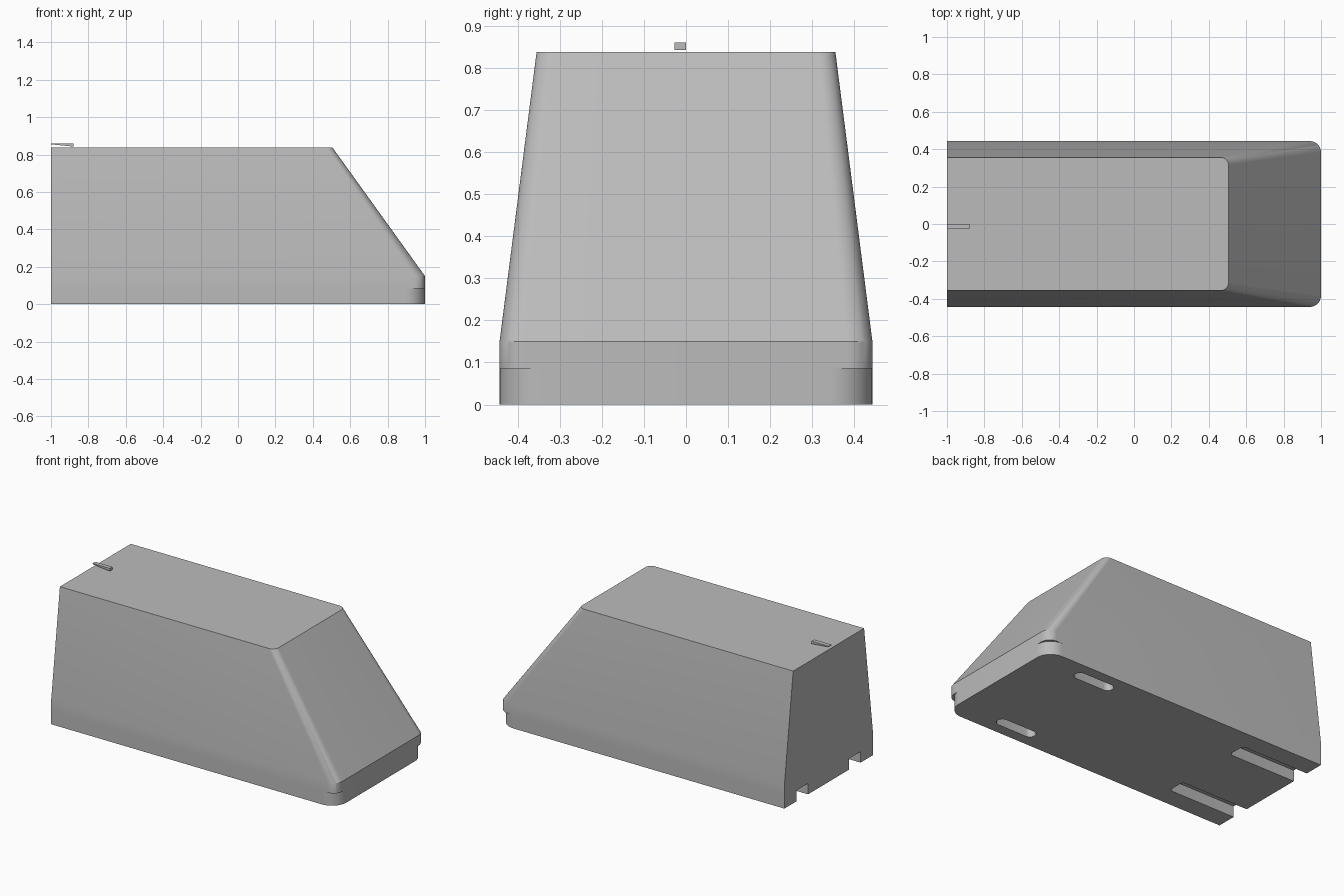
import bpy, bmesh, math

cube = bpy.data.objects.get("Cube")
if cube:
    bpy.data.objects.remove(cube, do_unlink=True)

grey = bpy.data.materials.new("plain grey")
grey.use_nodes = True
colour = (0.5, 0.5, 0.5, 1)
grey.diffuse_color = colour
grey.node_tree.nodes["Principled BSDF"].inputs["Base Color"].default_value = colour


def outline(x0, x1, y0, y1, r_left, r_right, steps=12):
    """Rectangle outline with separate corner radii at its -x and +x ends."""
    pts = []
    for cx, cy, sx, sy, r, start in ((x1, y1, -1, -1, r_right, 0), (x0, y1, 1, -1, r_left, 90),
                                     (x0, y0, 1, 1, r_left, 180), (x1, y0, -1, 1, r_right, 270)):
        n = steps if r else 0
        for i in range(n + 1):
            a = math.radians(start + 90 * i / max(n, 1))
            pts.append((cx + sx * r + r * math.cos(a), cy + sy * r + r * math.sin(a)))
    return pts


def loft(name, sections):
    """Closed solid through a stack of (outline, height) sections."""
    bm = bmesh.new()
    rings = [[bm.verts.new((x, y, z)) for x, y in pts] for pts, z in sections]
    for low, high in zip(rings, rings[1:]):
        for i in range(len(low)):
            j = (i + 1) % len(low)
            bm.faces.new((low[i], low[j], high[j], high[i]))
    bm.faces.new(rings[0][::-1])
    bm.faces.new(rings[-1])
    bmesh.ops.recalc_face_normals(bm, faces=bm.faces)
    mesh = bpy.data.meshes.new(name)
    bm.to_mesh(mesh)
    bm.free()
    mesh.materials.append(grey)
    obj = bpy.data.objects.new(name, mesh)
    bpy.context.collection.objects.link(obj)
    return obj


# Body: rounded foot, tighter overhanging skirt, then tapered shell
foot = outline(-1, 1, -0.443, 0.443, 0, 0.10)
skirt = outline(-1, 1, -0.443, 0.443, 0, 0.06)
roof = outline(-1, 0.505, -0.355, 0.355, 0, 0.04)
body = loft("body", [(foot, 0), (foot, 0.085), (skirt, 0.085), (skirt, 0.15), (roof, 0.838)])

# Underside cuts: open channels at one end, closed slots at the other
cutters = []
for side in (-1, 1):
    for name, x0, x1, y, half, r, depth in (
            ("channel_cutter", -1.1, -0.53, 0.263, 0.057, 0.02, 0.07),
            ("slot_cutter", 0.445, 0.715, 0.34, 0.035, 0.034, 0.08)):
        pts = outline(x0, x1, side * y - half, side * y + half, r, r, 6)
        cutters.append(loft(name, [(pts, -0.1), (pts, depth)]))

for cutter in cutters:
    cutter.hide_render = True
    mod = body.modifiers.new("underside cut", 'BOOLEAN')
    mod.object = cutter
    mod.operation = 'DIFFERENCE'
    mod.solver = 'EXACT'

bpy.ops.object.select_all(action='DESELECT')
body.select_set(True)
bpy.context.view_layer.objects.active = body
for mod in list(body.modifiers):
    bpy.ops.object.modifier_apply(modifier=mod.name)
for cutter in cutters:
    bpy.data.objects.remove(cutter, do_unlink=True)
bpy.ops.object.shade_smooth_by_angle(angle=math.radians(30))

# Small wedge pointer above the roof, thinning towards the flat end
pointer = loft("pointer", [(outline(-1, -0.88, -0.027, 0, 0, 0), 0.843),
                           (outline(-1, -0.88, -0.027, 0, 0, 0), 0.86)])
for v in pointer.data.vertices:
    if v.co.x < -0.95 and v.co.z < 0.85:
        v.co.z = 0.855
